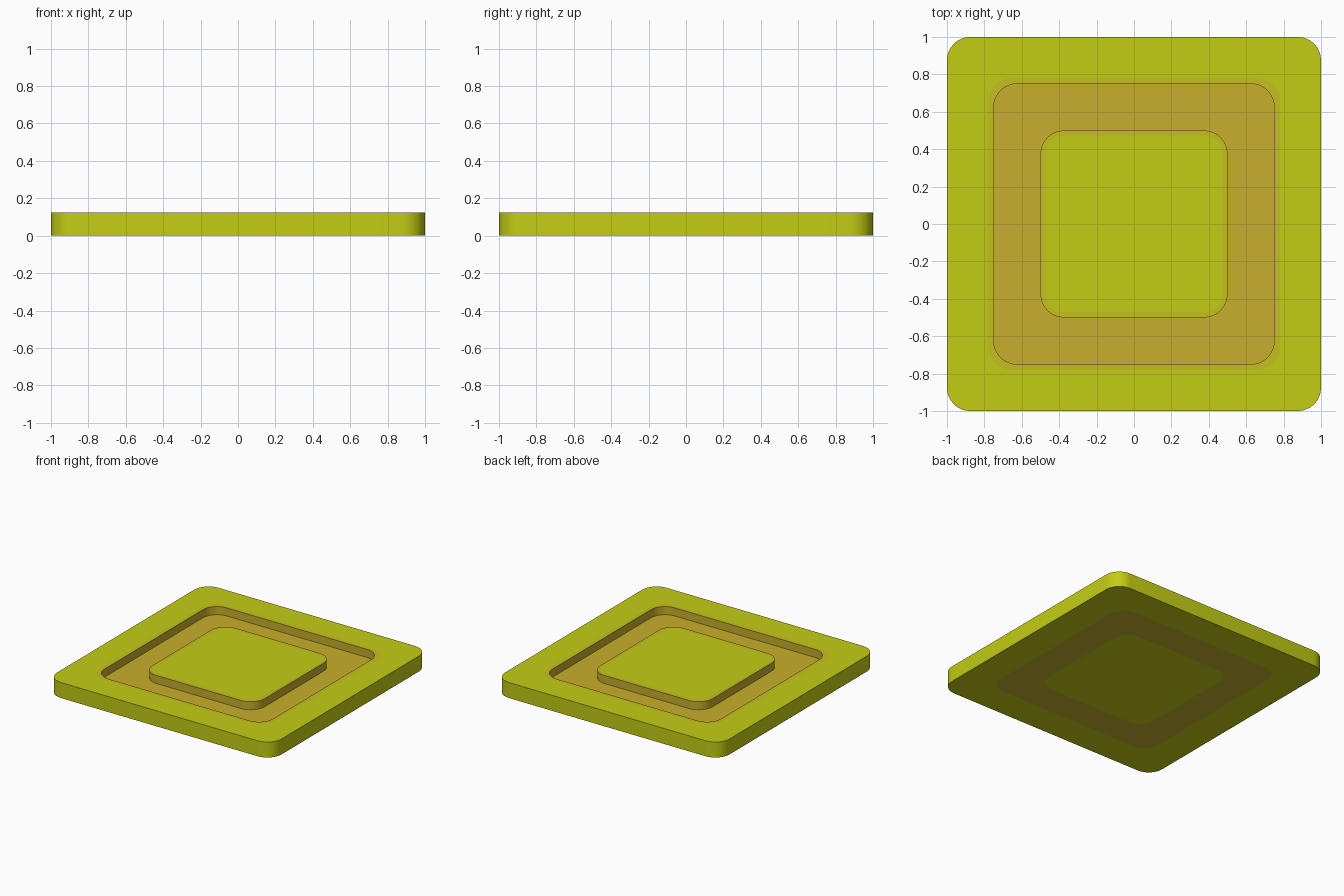
import bpy, bmesh
from math import cos, sin, pi, radians

if "Cube" in bpy.data.objects:
    bpy.data.objects.remove(bpy.data.objects["Cube"])

SEG = 8
TOP, FLOOR = 0.125, 0.06


def material(name, color):
    m = bpy.data.materials.new(name)
    m.diffuse_color = (*color, 1)
    m.use_nodes = True
    m.node_tree.nodes["Principled BSDF"].inputs["Base Color"].default_value = m.diffuse_color
    return m


mats = [material("lime", (0.55, 0.61, 0.007)),
        material("ochre", (0.58, 0.43, 0.026)),
        material("blend", (0.565, 0.52, 0.015))]
LIME, OCHRE, BLEND = range(3)


def rounded_loop(bm, half, radius, z):
    c = half - radius
    verts = []
    for q, (sx, sy) in enumerate([(1, 1), (-1, 1), (-1, -1), (1, -1)]):
        for i in range(SEG + 1):
            a = (q + i / SEG) * pi / 2
            verts.append(bm.verts.new((sx * c + radius * cos(a),
                                       sy * c + radius * sin(a), z)))
    return verts


# Concentric profile from underside to centre: half size, corner radius, z,
# and material of the band leading to this loop
profile = [
    (0.50, 0.125, 0.0, LIME),
    (0.75, 0.125, 0.0, OCHRE),
    (1.00, 0.125, 0.0, LIME),
    (1.00, 0.125, TOP, LIME),
    (0.78, 0.125, TOP, LIME),
    (0.75, 0.125, TOP, BLEND),
    (0.75, 0.125, FLOOR, OCHRE),
    (0.50, 0.125, FLOOR, OCHRE),
    (0.50, 0.125, TOP, OCHRE),
    (0.47, 0.08, TOP, BLEND),
]

bm = bmesh.new()
loops = [rounded_loop(bm, h, r, z) for h, r, z, _ in profile]
n = len(loops[0])
for a, b, p in zip(loops, loops[1:], profile[1:]):
    for i in range(n):
        j = (i + 1) % n
        bm.faces.new((a[i], a[j], b[j], b[i])).material_index = p[3]

# Underside centre and raised pad
bm.faces.new(loops[0][::-1])
bm.faces.new(loops[-1])
bmesh.ops.recalc_face_normals(bm, faces=bm.faces[:])

mesh = bpy.data.meshes.new("grooved_plate")
bm.to_mesh(mesh)
bm.free()
for m in mats:
    mesh.materials.append(m)
plate = bpy.data.objects.new("grooved_plate", mesh)
bpy.context.collection.objects.link(plate)
bpy.context.view_layer.objects.active = plate
plate.select_set(True)
bpy.ops.object.shade_smooth_by_angle(angle=radians(30))
